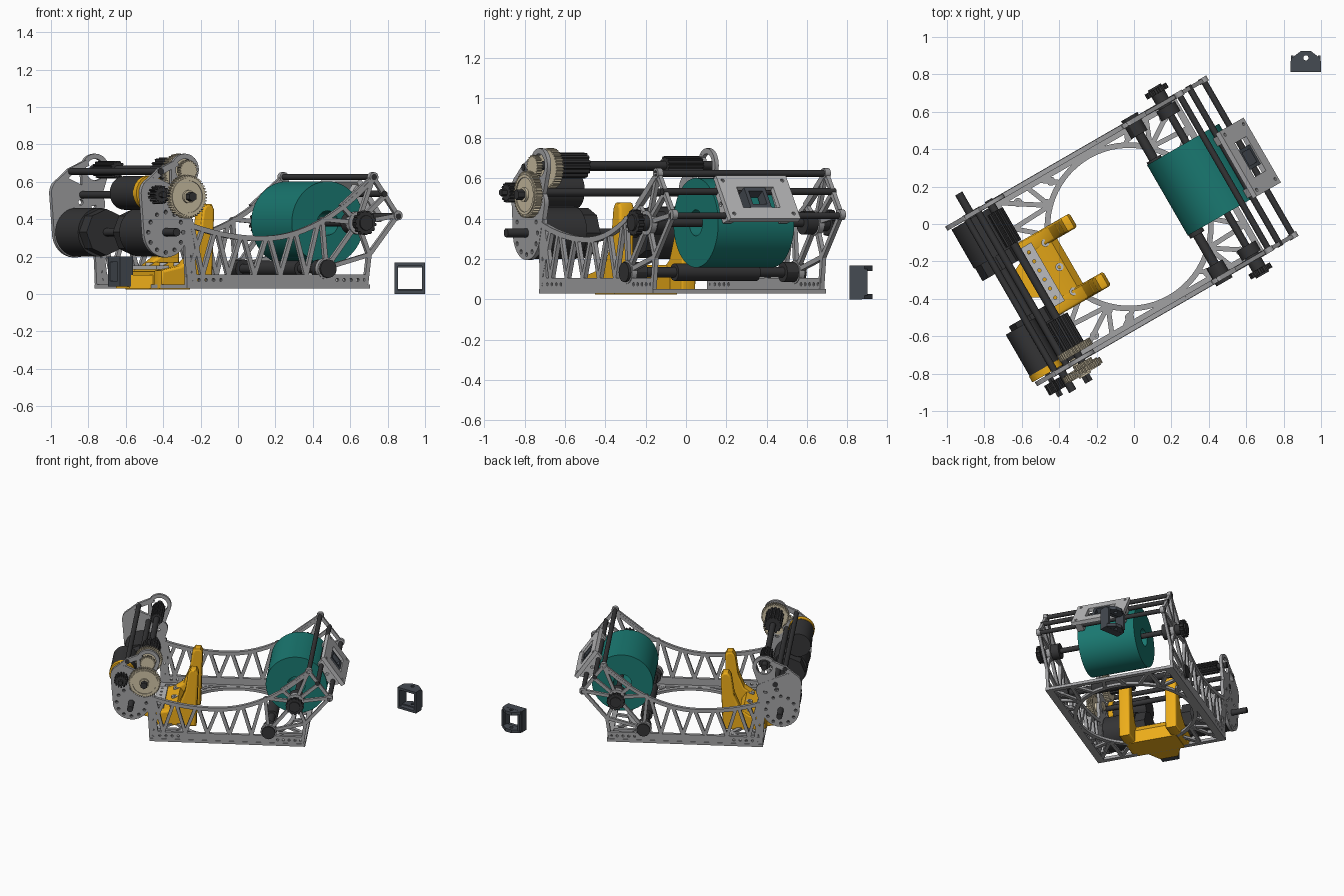
import bpy, bmesh, math
from mathutils import Matrix, Vector
from mathutils.geometry import convex_hull_2d

if "Cube" in bpy.data.objects:
    bpy.data.objects.remove(bpy.data.objects["Cube"])

TURN = Matrix.Rotation(math.radians(30), 4, 'Z')   # machine sits turned on the grid
C = bpy.context

def paint(name, rgb):
    m = bpy.data.materials.new(name)
    m.diffuse_color = (*rgb, 1)
    m.use_nodes = True
    m.node_tree.nodes["Principled BSDF"].inputs["Base Color"].default_value = m.diffuse_color
    return m

DARK = paint("dark", (0.035, 0.035, 0.037))
SLATE = paint("slate", (0.06, 0.07, 0.085))
TEAL = paint("teal", (0.01, 0.19, 0.165))
YELLOW = paint("yellow", (0.85, 0.42, 0.01))
CREAM = paint("cream", (0.62, 0.54, 0.38))
METAL = paint("metal", (0.36, 0.36, 0.37))
PALE = paint("pale", (0.5, 0.5, 0.51))

def finish(ob, mat, turn=True):
    ob.data.materials.clear()
    ob.data.materials.append(mat)
    if turn:
        ob.data.transform(TURN)
    bpy.ops.object.select_all(action='DESELECT')
    ob.select_set(True)
    C.view_layer.objects.active = ob
    bpy.ops.object.shade_smooth_by_angle()
    return ob

def from_bm(name, bm, mat, turn=True):
    me = bpy.data.meshes.new(name)
    bm.to_mesh(me)
    bm.free()
    ob = bpy.data.objects.new(name, me)
    C.collection.objects.link(ob)
    return finish(ob, mat, turn)

def frame(origin, x=(1, 0, 0), y=(0, 0, 1)):
    x, y = Vector(x).normalized(), Vector(y).normalized()
    m = Matrix((x, y, x.cross(y))).transposed().to_4x4()
    return Matrix.Translation(origin) @ m

def plate(name, loops, thick, m, mat, bevel=0, turn=True):
    """Flat outline with holes, given thickness, placed by matrix m."""
    cu = bpy.data.curves.new(name, 'CURVE')
    cu.dimensions, cu.fill_mode = '2D', 'BOTH'
    cu.extrude = thick / 2 - bevel
    cu.bevel_depth, cu.bevel_resolution, cu.offset = bevel, 2, -bevel
    for pts in loops:
        sp = cu.splines.new('POLY')
        sp.points.add(len(pts) - 1)
        for p, q in zip(sp.points, pts):
            p.co = (q[0], q[1], 0, 1)
        sp.use_cyclic_u = True
    ob = bpy.data.objects.new(name, cu)
    C.collection.objects.link(ob)
    bpy.ops.object.select_all(action='DESELECT')
    ob.select_set(True)
    C.view_layer.objects.active = ob
    bpy.ops.object.convert(target='MESH')
    ob = C.view_layer.objects.active
    ob.data.transform(m)
    return finish(ob, mat, turn)

def ring(x, y, r, n=24):
    return [(x + r * math.cos(2 * math.pi * i / n), y + r * math.sin(2 * math.pi * i / n)) for i in range(n)]

def rect(x0, x1, y0, y1):
    return [(x0, y0), (x1, y0), (x1, y1), (x0, y1)]

def hull(*circles):
    pts = [Vector(p) for c in circles for p in ring(*c, 32)]
    return [tuple(pts[i]) for i in convex_hull_2d(pts)]

def teeth(x, y, r, n, d):
    pts = []
    for i in range(n):
        for f, rr in ((0, r - d), (.3, r - d), (.45, r), (.85, r)):
            a = 2 * math.pi * (i + f) / n
            pts.append((x + rr * math.cos(a), y + rr * math.sin(a)))
    return pts

def cyl(name, u, z, r, v0, v1, mat=DARK, n=40):
    bm = bmesh.new()
    m = frame((u, (v0 + v1) / 2, z))
    bmesh.ops.create_cone(bm, cap_ends=True, segments=n, radius1=r, radius2=r, depth=abs(v1 - v0), matrix=m)
    return from_bm(name, bm, mat)

def box(name, u, v, z, mat, m=None):
    bm = bmesh.new()
    size = [b - a for a, b in (u, v, z)]
    mid = [(a + b) / 2 for a, b in (u, v, z)]
    bmesh.ops.create_cube(bm, size=1, matrix=(m or Matrix()) @ Matrix.Translation(mid) @ Matrix.Diagonal((*size, 1)))
    return from_bm(name, bm, mat)

def struts(name, bars, w, thick, m, mat):
    bm = bmesh.new()
    for a, b in bars:
        a, b = Vector(a), Vector(b)
        d = b - a
        t = m @ Matrix.Translation((*((a + b) / 2), 0)) @ Matrix.Rotation(math.atan2(d.y, d.x), 4, 'Z')
        bmesh.ops.create_cube(bm, size=1, matrix=t @ Matrix.Diagonal((d.length + w * .4, w, thick, 1)))
    return from_bm(name, bm, mat)

def arc(u):
    return .31 + (.68 if u > -.13 else .36) * (u + .13) ** 2

# Side frames, mirrored left and right
for s, side in ((-1, "front"), (1, "back")):
    M = frame((0, s * .48, 0))
    us = [-.58 + i * 1.135 / 24 for i in range(25)]
    plate(side + "_arched_rail", [[(u, arc(u)) for u in us] + [(u, arc(u) - .028) for u in reversed(us)]], .026, M, METAL)
    plate(side + "_bottom_rail", [rect(-.6, .52, .045, .105)] +
          [ring(-.57 + i * .045, .075, .009, 10) for i in range(5)] +
          [ring(.33 + i * .042, .075, .009, 10) for i in range(5)], .024, M, METAL)
    low = [(-.5 + i * .16, .1) for i in range(5)]
    bars = [((-.59, .06), (-.59, .36)), ((-.59, .1), (-.5, .34))]
    for i, (x, z) in enumerate(low):
        bars += [((x, z), (x - .065, arc(x - .065) - .01)), ((x, z), (x + .075, arc(x + .075) - .01))]
    hub, tip, rear, heel = (.46, .38), (.555, .625), (.705, .42), (.53, .21)
    bars += [(tip, rear), (rear, heel), (heel, (.51, .06)), (hub, tip), (hub, rear), (hub, heel), (hub, (.36, .47)),
             (hub, (.24, .4)), (hub, (.265, .14)), (hub, (.62, .52)), ((.265, .14), heel), ((.24, .4), (.265, .14)), ((.36, .47), tip)]
    struts(side + "_truss", bars, .024, .022, M, METAL)
    for name, c, r in (("roll_boss", hub, .062), ("roller_boss", (.265, .135), .058), ("tip_boss", tip, .026), ("rear_boss", rear, .026)):
        plate(f"{side}_{name}", [ring(*c, r)], .03, M, METAL)
    # drive plate with a circle of bolt holes and a ring ear
    holes = [ring(*p, .011, 10) for p in ring(-.73, .33, .108, 12)] + [ring(-.7, .49, .015, 12), ring(-.62, .47, .015, 12)]
    plate(side + "_drive_plate", [hull((-.73, .33, .135), (-.80, .54, .082), (-.61, .48, .06))] + holes, .025, M, METAL)
    plate(side + "_ear", [hull((-.61, .665, .085), (-.63, .53, .06)), ring(-.61, .665, .058)], .022, M, METAL)
    struts(side + "_ear_brace", [((-.85, .58), (-.76, .655)), ((-.76, .655), (-.66, .70))], .035, .024, M, METAL)
    plate(side + "_drive_web", [[(-.6, .05), (-.53, .05), (-.55, .2), (-.56, .4), (-.62, .4)], ring(-.575, .12, .01, 10), ring(-.58, .2, .01, 10)], .02, M, METAL)
    # knobs and wheels on each side
    cyl(side + "_roll_hub", .46, .38, .04, s * .42, s * .58)
    plate(side + "_roll_knob", [teeth(.46, .38, .066, 14, .008)], .03, frame((0, s * .555, 0)), DARK)
    cyl(side + "_roll_collar", .46, .38, .058, s * .40, s * .46)
    cyl(side + "_roller_hub", .265, .135, .05, s * .40, s * .51, DARK, 12)
    cyl(side + "_drive_drum", -.73, .33, .13, s * .22, s * .462)
    cyl(side + "_drum_step", -.73, .33, .124, s * .14, s * .22, DARK, 8)
    plate(side + "_fluted_coupler", [teeth(-.61, .665, .065 if s < 0 else .047, 14, .01)], .2, frame((0, s * .33, 0)), DARK)

# Base: flat frame with a big round opening
B = frame((0, 0, .04), (1, 0, 0), (0, 1, 0))
plate("base_ring", [ring(-.03, 0, .452, 64), ring(-.03, 0, .422, 64)], .02, B, METAL)
plate("base_border", [rect(-.6, .53, -.495, .495), rect(-.565, .495, -.44, .44)], .022, B, METAL)
bars = []
for a in (-1, 1):
    for b in (-1, 1):
        P = lambda u, v: (-.03 + a * u, b * v)
        bars += [(P(.31, .31), P(.54, .46)), (P(.20, .39), P(.30, .46)), (P(.31, .31), P(.37, .46)),
                 (P(.31, .31), P(.54, .30)), (P(.40, .18), P(.54, .30)), (P(.43, .08), P(.54, .05))]
struts("base_corner_struts", bars, .026, .018, B, METAL)
for i, (u, v) in enumerate(((.45, .41), (.24, .42), (.32, .33))):
    for a in (-1, 1):
        for b in (-1, 1):
            plate(f"base_boss_{i}_{a}_{b}", [ring(-.03 + a * u, b * v, .024, 16), ring(-.03 + a * u, b * v, .01, 10)], .024, B, METAL)

# Cross rods
for i, (u, z, r, e) in enumerate(((.555, .625, .017, .495), (.62, .535, .017, .495), (.705, .415, .017, .495), (.46, .38, .02, .5),
                                  (.265, .135, .026, .5), (-.61, .665, .022, .5), (-.76, .655, .018, .495),
                                  (-.69, .53, .02, .495), (-.73, .33, .022, .61))):
    cyl(f"cross_rod_{i}", u, z, r, -e, e, DARK, 16)
cyl("pinch_roller", .265, .135, .043, -.22, .25)

# Material roll
plate("material_roll", [ring(.44, .38, .222, 72), ring(.44, .38, .065, 32)], .435, frame((0, .02, 0)), TEAL)

# Upper motor with flange, pinion and gears
cyl("motor_body", -.80, .54, .09, -.43, -.17)
cyl("motor_flange", -.80, .54, .094, -.462, -.425, YELLOW)
cyl("pinion_shaft", -.80, .53, .018, -.46, -.60, DARK, 6)
plate("motor_pinion", [teeth(-.80, .53, .05, 14, .013)], .06, frame((0, -.54, 0)), DARK)
plate("outer_gear", [teeth(-.63, .52, .116, 44, .01)], .035, frame((0, -.54, 0)), CREAM)
plate("outer_gear_rim", [ring(-.63, .52, .1, 40), ring(-.63, .52, .086, 40)], .046, frame((0, -.54, 0)), CREAM)
plate("inner_gear", [teeth(-.61, .65, .1, 38, .01)], .04, frame((0, -.425, 0)), CREAM)
plate("idler_gear", [teeth(-.61, .66, .056, 22, .008)], .03, frame((0, -.515, 0)), CREAM)
cyl("outer_gear_hub", -.63, .52, .035, -.46, -.572, CREAM, 24)
cyl("outer_gear_nut", -.63, .52, .026, -.572, -.61, DARK, 6)

# Yellow cradle with two upright prongs
prong = [(-.60, .03), (-.285, .03), (-.27, .45), (-.285, .48), (-.325, .48), (-.345, .45), (-.365, .31), (-.41, .2), (-.48, .15), (-.60, .125)]
for s in (-1, 1):
    plate(f"cradle_prong_{s}", [prong], .085, frame((0, s * .18, 0)), YELLOW, .014)
    cyl(f"cradle_pivot_{s}", -.34, .3, .03, s * .15, s * .21, YELLOW, 24)
plate("cradle_web", [[(-.59, .025), (-.40, .025), (-.395, .12), (-.43, .17), (-.48, .15), (-.59, .12)]], .36, frame((0, 0, 0)), YELLOW)
top = frame((0, 0, .142), (1, 0, 0), (0, 1, 0))
plate("cradle_strip", [rect(-.60, -.525, -.17, .19)] + [ring(-.562, -.13 + i * .056, .009, 10) for i in range(6)], .02, top, PALE)
for i, v in enumerate((-.15, 0, .15)):
    plate(f"cradle_screw_{i}", [ring(-.46, v, .022, 16), ring(-.46, v, .009, 6)], .05, top, PALE)
plate("sensor_gusset", [[(-.58, -.12), (-.70, -.05), (-.70, .09), (-.58, .15)]], .07, frame((0, 0, .065), (1, 0, 0), (0, 1, 0)), YELLOW)
plate("sensor_housing", [rect(-.055, .075, .04, .2), rect(-.03, .05, .07, .17)], .08, frame((-.72, 0, 0), (0, 1, 0), (0, 0, 1)), SLATE)
box("sensor_back", (-.70, -.68), (-.05, .07), (.045, .195), SLATE)

# Slanted carriage riding the rear rods
K = frame((.705, 0, .5), (0, 1, 0), (-.57, 0, .82))
plate("carriage_frame", [rect(-.2, .2, -.13, .13), rect(-.105, .105, -.065, .06)] +
      [ring(x, y, .01, 10) for x in (-.17, .17) for y in (-.1, .1)], .03, K, PALE)
for s in (-1, 1):
    plate(f"carriage_cheek_{s}", [[(-.12, .0), (.12, .0), (.09, -.085), (-.09, -.085)], ring(0, -.05, .012, 12)], .05,
          K @ frame((s * .16, 0, 0), (0, 1, 0), (0, 0, 1)), PALE)
plate("carriage_sensor", [rect(-.06, .06, -.06, .06), rect(-.04, .04, -.04, .04)], .06, K @ Matrix.Translation((0, 0, -.02)), SLATE)

# Loose square clip beside the machine
clip = frame((0, .842, 0))
plate("clip_frame", [rect(.838, 1.0, 0, .168), rect(.855, .983, .018, .15)], .06, clip, SLATE, turn=False)
lug = [(.84, .85), (.998, .85), (.998, .885), (.945, .925), (.893, .925), (.84, .885)]
for name, z in (("top", .154), ("bottom", .014)):
    plate(f"clip_{name}_lug", [lug, ring(.919, .888, .014, 12)], .026, frame((0, 0, z), (1, 0, 0), (0, 1, 0)), SLATE, turn=False)
for x in (.847, .991):
    plate(f"clip_side_{x}", [rect(.865, .9, .02, .15)], .014, frame((x, 0, 0), (0, 1, 0), (0, 0, 1)), SLATE, turn=False)
